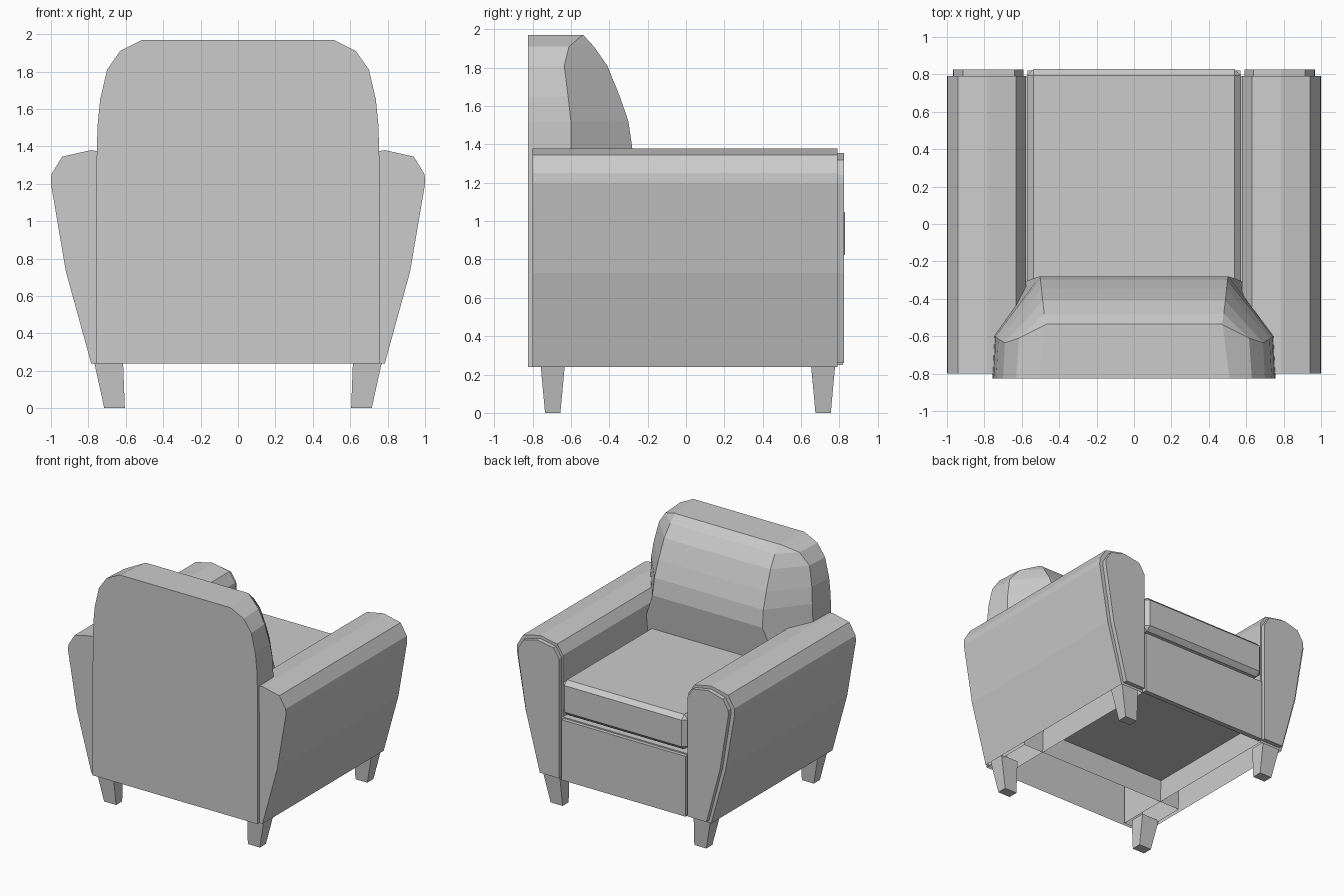
import bpy, bmesh

if "Cube" in bpy.data.objects:
    bpy.data.objects.remove(bpy.data.objects["Cube"])


def finish(name, bm):
    bmesh.ops.recalc_face_normals(bm, faces=bm.faces)
    me = bpy.data.meshes.new(name)
    bm.to_mesh(me)
    bm.free()
    ob = bpy.data.objects.new(name, me)
    bpy.context.collection.objects.link(ob)
    return ob


def loft(name, rings, cap_start=True, cap_end=True, open_edge=None):
    """Skin a list of closed rings; open_edge leaves one side unskinned."""
    bm = bmesh.new()
    rows = [[bm.verts.new(p) for p in r] for r in rings]
    n = len(rows[0])
    for a, b in zip(rows, rows[1:]):
        for i in range(n):
            if i != open_edge:
                j = (i + 1) % n
                bm.faces.new((a[i], a[j], b[j], b[i]))
    if cap_start:
        bm.faces.new(rows[0])
    if cap_end:
        bm.faces.new(rows[-1])
    return finish(name, bm)


def box(name, x, y, z, bevel=0.0):
    rings = [[(x[0], y[0], h), (x[1], y[0], h), (x[1], y[1], h), (x[0], y[1], h)] for h in z]
    ob = loft(name, rings)
    if bevel:
        m = ob.modifiers.new("chamfer", 'BEVEL')
        m.width, m.segments = bevel, 1
    return ob


# Backrest: half sections (z, back x, side x, side y, front x, front y), open below
levels = [
    (0.24, .757, .757, -.60, .757, -.38),
    (0.75, .757, .757, -.60, .757, -.36),
    (1.08, .757, .755, -.60, .62, -.32),
    (1.38, .755, .745, -.60, .505, -.28),
    (1.52, .75, .74, -.60, .50, -.30),
    (1.65, .737, .725, -.615, .495, -.345),
    (1.81, .70, .69, -.635, .488, -.41),
    (1.91, .63, .615, -.61, .48, -.48),
    (1.97, .51, .475, -.54, .47, -.535),
]
rings = []
for z, xb, xs, ys, xf, yf in levels:
    half = [(xb, -.825, z), (xs, ys, z), (xf, yf, z)]
    rings.append(half + [(-x, y, h) for x, y, h in reversed(half)])
loft("backrest", rings, cap_start=False)

# Arm cross-section, and the smaller front panel outline
arm = [(.785, .24), (.92, .73), (1.0, 1.2), (.998, 1.25), (.94, 1.345), (.785, 1.38),
       (.63, 1.35), (.578, 1.27), (.578, .24)]
panel = [(.765, .26), (.89, .73), (.967, 1.2), (.965, 1.24), (.915, 1.32), (.785, 1.355),
         (.64, 1.33), (.59, 1.25), (.59, .26)]
# Leg centres
for side, s in (("left", -1), ("right", 1)):
    loft(side + "_arm", [[(s * x, y, z) for x, z in arm] for y in (-.80, .79)],
         open_edge=len(arm) - 1)
    loft(side + "_arm_front_panel", [[(s * x, y, z) for x, z in panel] for y in (.785, .825)])
    # Tapered legs
    for end, t in (("back", -1), ("front", 1)):
        yc = -.695 if t < 0 else .715
        rings = []
        for z, x0, x1, d in ((0, .605, .715, .04), (.26, .615, .772, .064)):
            rings.append([(s * x0, yc - d, z), (s * x1, yc - d, z),
                          (s * x1, yc + d, z), (s * x0, yc + d, z)])
        loft(f"{side}_{end}_leg", rings)

# Seat cushion, seat platform and front apron
box("seat_cushion", (-.573, .573), (-.40, .828), (.79, 1.08), .035)
box("seat_platform", (-.578, .578), (-.38, .79), (.42, .76))
box("front_apron", (-.57, .57), (.78, .82), (.25, .75))
